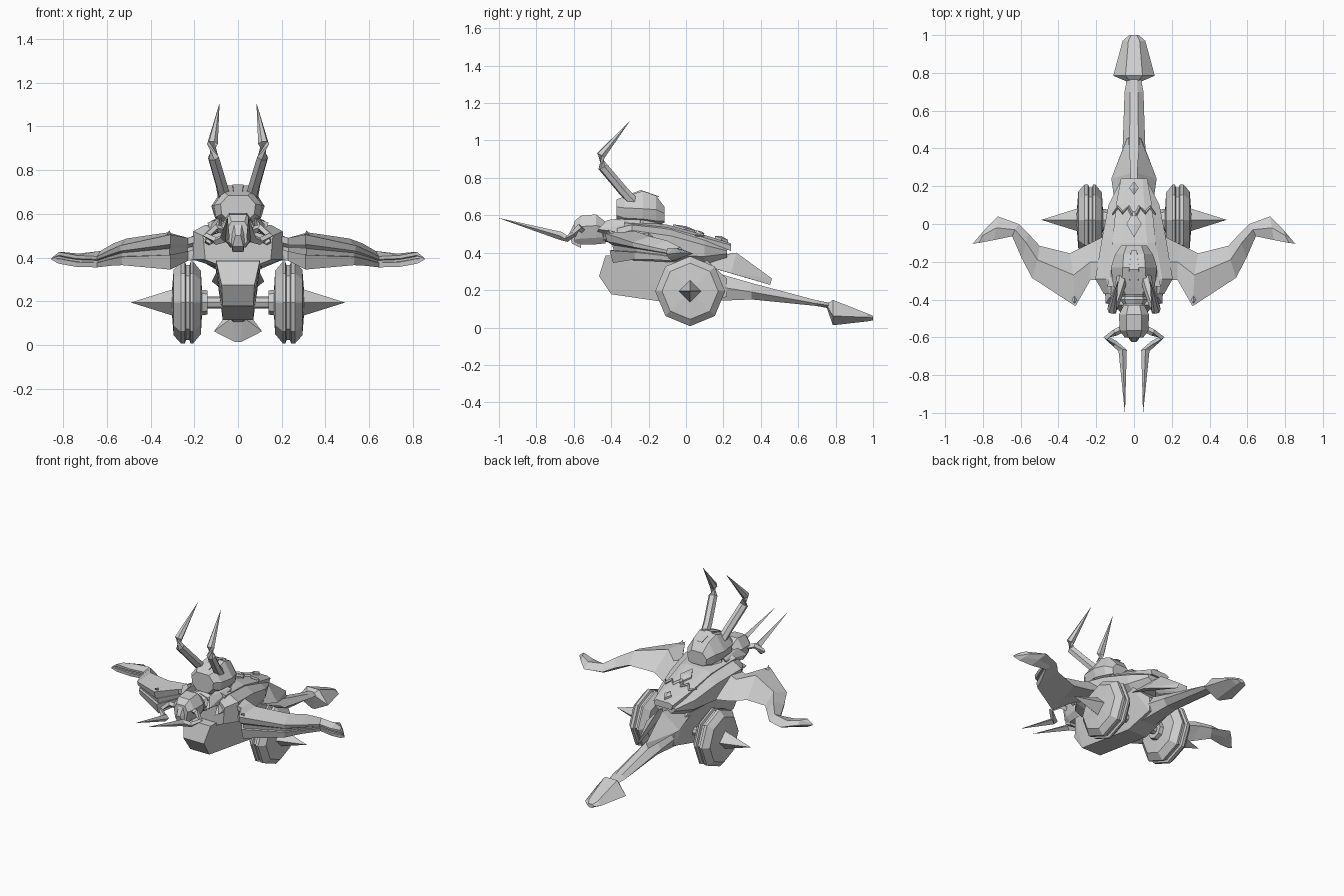
import bpy, bmesh, math
from mathutils import Vector

if "Cube" in bpy.data.objects:
    bpy.data.objects.remove(bpy.data.objects["Cube"])

grey = bpy.data.materials.new("plain grey")
grey.use_nodes = True
COLOUR = (0.62, 0.62, 0.62, 1)
grey.diffuse_color = COLOUR
grey.node_tree.nodes["Principled BSDF"].inputs["Base Color"].default_value = COLOUR


def finish(name, bm, mirror):
    """Make the object; mirrored parts also get a copy on the other side."""
    bmesh.ops.remove_doubles(bm, verts=bm.verts, dist=0.0002)
    bmesh.ops.recalc_face_normals(bm, faces=bm.faces)
    me = bpy.data.meshes.new(name)
    bm.to_mesh(me)
    bm.free()
    me.materials.append(grey)
    ob = bpy.data.objects.new(name, me)
    bpy.context.collection.objects.link(ob)
    if mirror:
        ob.modifiers.new("Mirror", 'MIRROR').use_axis[0] = True
    return ob


def loft(name, rings, mirror=False):
    """Skin a row of equal-sized rings and cap both ends."""
    bm = bmesh.new()
    rows = [[bm.verts.new(p) for p in r] for r in rings]
    n = len(rows[0])
    for a, b in zip(rows, rows[1:]):
        for i in range(n):
            j = (i + 1) % n
            bm.faces.new((a[i], a[j], b[j], b[i]))
    bm.faces.new(rows[0])
    bm.faces.new(rows[-1])
    return finish(name, bm, mirror)


def section(y, pts):
    """Left-right symmetric ring at depth y from (half width, z), top to bottom."""
    return [(x, y, z) for x, z in pts] + [(-x, y, z) for x, z in reversed(pts)]


def tube(name, path, radii, sides=4, mirror=True):
    """Tapered bar along a bent path."""
    path = [Vector(p) for p in path]
    rings = []
    for i, (p, r) in enumerate(zip(path, radii)):
        d = (path[min(i + 1, len(path) - 1)] - path[max(i - 1, 0)]).normalized()
        up = Vector((0, 0, 1)) if abs(d.z) < 0.9 else Vector((0, 1, 0))
        u = d.cross(up).normalized()
        v = d.cross(u)
        rings.append([p + r * (u * math.cos(t) + v * math.sin(t))
                      for t in (2 * math.pi * k / sides for k in range(sides))])
    return loft(name, rings, mirror)


def lathe_x(name, profile, cy, cz, sides, mirror=True):
    """Turn (x, radius) pairs about a sideways axis, one corner at the top."""
    return loft(name, [[(x, cy + r * math.sin(2 * math.pi * k / sides),
                         cz + r * math.cos(2 * math.pi * k / sides))
                        for k in range(sides)] for x, r in profile], mirror)


def hull(name, pts, mirror=False):
    bm = bmesh.new()
    for p in pts:
        bm.verts.new(p)
    res = bmesh.ops.convex_hull(bm, input=bm.verts)
    junk = {g for g in res["geom_interior"] + res["geom_unused"]
            if isinstance(g, bmesh.types.BMVert)}
    bmesh.ops.delete(bm, geom=list(junk), context='VERTS')
    return finish(name, bm, mirror)


# Wheels, spikes and axle
WY, WZ = 0.022, 0.194
lathe_x("wheel", [(0.165, 0.06), (0.17, 0.145), (0.205, 0.187), (0.217, 0.187), (0.222, 0.172),
                  (0.238, 0.172), (0.243, 0.187), (0.262, 0.187), (0.295, 0.15), (0.305, 0.02)],
        WY, WZ, 8)
lathe_x("wheel_hub", [(0.14, 0.055), (0.175, 0.06)], WY, WZ, 8)
lathe_x("wheel_spike", [(0.29, 0.063), (0.489, 0.0005)], WY, WZ, 4)
lathe_x("axle", [(-0.16, 0.028), (0.16, 0.028)], WY, WZ, 8, False)

# Lower hull with raked prow
hull("lower_hull", [(s * x, y, z) for s in (-1, 1) for x, y, z in (
    (0.10, -0.43, 0.385), (0.075, -0.465, 0.275), (0.07, -0.40, 0.178), (0.105, -0.2, 0.39),
    (0.07, 0.03, 0.115), (0.105, 0.1, 0.37), (0.065, 0.22, 0.165), (0.065, 0.22, 0.26))])

# Tail boom and its blade
loft("tail_boom", [
    section(0.10, [(0.03, 0.31), (0.075, 0.23), (0.05, 0.14)]),
    section(0.35, [(0.025, 0.238), (0.062, 0.19), (0.035, 0.15)]),
    section(0.70, [(0.02, 0.145), (0.05, 0.128), (0.025, 0.115)]),
    section(0.78, [(0.015, 0.13), (0.035, 0.115), (0.02, 0.10)])])
loft("tail_blade", [
    section(0.755, [(0.02, 0.125), (0.04, 0.115), (0.02, 0.10)]),
    section(0.785, [(0.045, 0.148), (0.11, 0.062), (0.012, 0.012)]),
    section(0.97, [(0.03, 0.075), (0.06, 0.055), (0.012, 0.033)]),
    section(1.0, [(0.015, 0.062), (0.025, 0.05), (0.01, 0.038)])])

# Rear fins either side of the tail root
hull("rear_fin", [(0.02, 0.14, 0.38), (0.015, 0.27, 0.40), (0.028, 0.46, 0.262), (0.04, 0.45, 0.228),
                  (0.12, 0.24, 0.29), (0.10, 0.10, 0.33), (0.035, 0.2, 0.33)], True)

# Torso shell: sloping slab, widest at the shoulders
loft("torso", [
    section(-0.37, [(0.13, 0.53), (0.16, 0.50), (0.15, 0.39), (0.10, 0.37)]),
    section(-0.29, [(0.15, 0.55), (0.205, 0.52), (0.205, 0.39), (0.11, 0.36)]),
    section(-0.08, [(0.11, 0.525), (0.17, 0.49), (0.17, 0.385), (0.11, 0.35)]),
    section(0.10, [(0.09, 0.47), (0.135, 0.44), (0.13, 0.38), (0.09, 0.34)]),
    section(0.22, [(0.05, 0.43), (0.075, 0.41), (0.07, 0.395), (0.04, 0.37)])])
loft("back_plate", [
    section(-0.33, [(0.09, 0.575), (0.14, 0.56), (0.13, 0.53)]),
    section(-0.10, [(0.07, 0.55), (0.115, 0.535), (0.115, 0.50)]),
    section(0.10, [(0.055, 0.495), (0.095, 0.48), (0.095, 0.45)]),
    section(0.24, [(0.045, 0.45), (0.07, 0.44), (0.06, 0.41)])])


def back_z(y):
    return 0.55 - 0.28 * (y + 0.10)


# Zigzag ridge and diamond bosses on the back
tube("back_ridge", [(x, y, back_z(y) + dz) for x, y, dz in (
    (0.115, 0.05, -0.015), (0.085, 0.09, -0.004), (0.06, 0.06, 0.004), (0.03, 0.09, 0.004),
    (0.0, 0.03, 0.004))], [0.004, 0.010, 0.010, 0.010, 0.009])
for name, cy, w, h in (("back_boss_front", 0.0, 0.04, 0.07), ("back_boss_rear", 0.19, 0.025, 0.035)):
    hull(name, [(x * w, cy + y * h, back_z(cy + y * h) + z) for x, y in
                ((1, 0), (-1, 0), (0, 1), (0, -1)) for z in (-0.01, 0.01)]
         + [(0, cy, back_z(cy) + 0.02)])

# Wings: per station, leading top, leading bottom, trailing edge and crest
stations = [
    ((0.15, -0.30, 0.51), (0.15, -0.30, 0.40), (0.15, -0.06, 0.39), (0.15, -0.20, 0.52)),
    ((0.23, -0.295, 0.49), (0.23, -0.285, 0.385), (0.25, -0.11, 0.385), (0.23, -0.20, 0.49)),
    ((0.31, -0.435, 0.505), (0.31, -0.39, 0.345), (0.34, -0.155, 0.40), (0.32, -0.27, 0.515)),
    ((0.54, -0.285, 0.455), (0.53, -0.27, 0.365), (0.50, -0.115, 0.42), (0.51, -0.19, 0.487)),
    ((0.595, -0.18, 0.43), (0.585, -0.16, 0.362), (0.56, -0.05, 0.41), (0.57, -0.10, 0.465)),
    ((0.645, -0.065, 0.405), (0.645, -0.055, 0.355), (0.61, 0.0, 0.39), (0.63, -0.03, 0.43)),
    ((0.74, -0.085, 0.41), (0.74, -0.075, 0.357), (0.72, 0.04, 0.395), (0.73, -0.02, 0.418)),
    ((0.82, -0.10, 0.425), (0.82, -0.095, 0.372), (0.79, -0.03, 0.40), (0.80, -0.06, 0.425)),
    ((0.855, -0.105, 0.397), (0.855, -0.105, 0.39), (0.85, -0.10, 0.392), (0.85, -0.10, 0.397))]
rings = []
for lead, low, trail, crest in stations:
    lead, low, trail, crest = map(Vector, (lead, low, trail, crest))
    inset = (trail - lead) * 0.09          # groove cut along the leading edge
    under = low.lerp(trail, 0.5)
    rings.append([crest, lead, lead.lerp(low, 0.28), lead.lerp(low, 0.34) + inset,
                  lead.lerp(low, 0.52) + inset, lead.lerp(low, 0.58), low, under, trail])
loft("wing", rings, True)
hull("wing_stud", [(0.30, -0.40, 0.50), (0.33, -0.40, 0.50), (0.315, -0.42, 0.525),
                   (0.315, -0.36, 0.50)], True)

# Layered shoulder plates reaching forward beside the neck
for i, (dx, dy, dz) in enumerate(((0, 0, 0), (0.03, 0.05, -0.05))):
    hull(f"shoulder_plate_{i + 1}", [(x + dx, y + dy, z + dz) for x, y, z in (
        (0.07, -0.26, 0.59), (0.12, -0.24, 0.57), (0.085, -0.42, 0.575), (0.12, -0.47, 0.525),
        (0.095, -0.475, 0.51), (0.13, -0.28, 0.50), (0.07, -0.28, 0.52))], True)

# Upper helmet: neck ring, faceted dome and brow
loft("helmet_collar", [[(r * math.cos(math.pi * k / 4), -0.23 + r * math.sin(math.pi * k / 4), z)
                        for k in range(8)] for z, r in ((0.51, 0.10), (0.55, 0.105), (0.60, 0.085))])
loft("helmet", [
    section(-0.372, [(0.045, 0.685), (0.08, 0.645), (0.075, 0.60), (0.04, 0.565)]),
    section(-0.33, [(0.065, 0.70), (0.11, 0.64), (0.10, 0.585), (0.05, 0.55)]),
    section(-0.23, [(0.06, 0.73), (0.122, 0.635), (0.105, 0.58), (0.05, 0.55)]),
    section(-0.16, [(0.055, 0.705), (0.10, 0.63), (0.09, 0.57), (0.05, 0.55)]),
    section(-0.115, [(0.04, 0.645), (0.07, 0.61), (0.065, 0.57), (0.04, 0.56)])])
hull("helmet_crest", [(s * x, y, z) for s in (-1, 1) for x, y, z in (
    (0.02, -0.34, 0.70), (0.025, -0.24, 0.735), (0.015, -0.14, 0.70), (0.03, -0.23, 0.69))])

# Tall swept horns
tube("horn", [(0.06, -0.27, 0.66), (0.075, -0.335, 0.73), (0.113, -0.445, 0.86),
              (0.117, -0.455, 0.92), (0.085, -0.30, 1.105)],
     [0.03, 0.028, 0.027, 0.025, 0.0005], 6)

# Ringed neck of the front head
for i, (y, r) in enumerate(((-0.44, 0.066), (-0.40, 0.072), (-0.36, 0.078))):
    loft(f"neck_ring_{i + 1}", [[(q * math.cos(math.pi * k / 4), y + d,
                                  0.505 + 0.8 * q * math.sin(math.pi * k / 4)) for k in range(8)]
                                for d, q in ((-0.025, r * 0.8), (0, r), (0.025, r * 0.8))])

# Front head with brow and beak
loft("front_head", [
    section(-0.60, [(0.03, 0.565), (0.05, 0.53), (0.04, 0.47), (0.02, 0.45)]),
    section(-0.565, [(0.04, 0.597), (0.075, 0.54), (0.055, 0.475), (0.03, 0.445)]),
    section(-0.48, [(0.04, 0.605), (0.08, 0.545), (0.06, 0.48), (0.035, 0.445)]),
    section(-0.43, [(0.03, 0.565), (0.055, 0.535), (0.05, 0.48), (0.03, 0.45)])])
hull("beak", [(s * x, y, z) for s in (-1, 1) for x, y, z in (
    (0.018, -0.59, 0.57), (0.04, -0.58, 0.51), (0.012, -0.625, 0.50), (0.025, -0.61, 0.45),
    (0.025, -0.56, 0.425))])

# Crooked tusks pointing forward
tube("tusk", [(0.05, -0.55, 0.52), (0.10, -0.575, 0.535), (0.145, -0.60, 0.50),
              (0.10, -0.635, 0.475), (0.06, -0.67, 0.49), (0.048, -1.0, 0.585)],
     [0.018, 0.018, 0.017, 0.017, 0.022, 0.0005])
